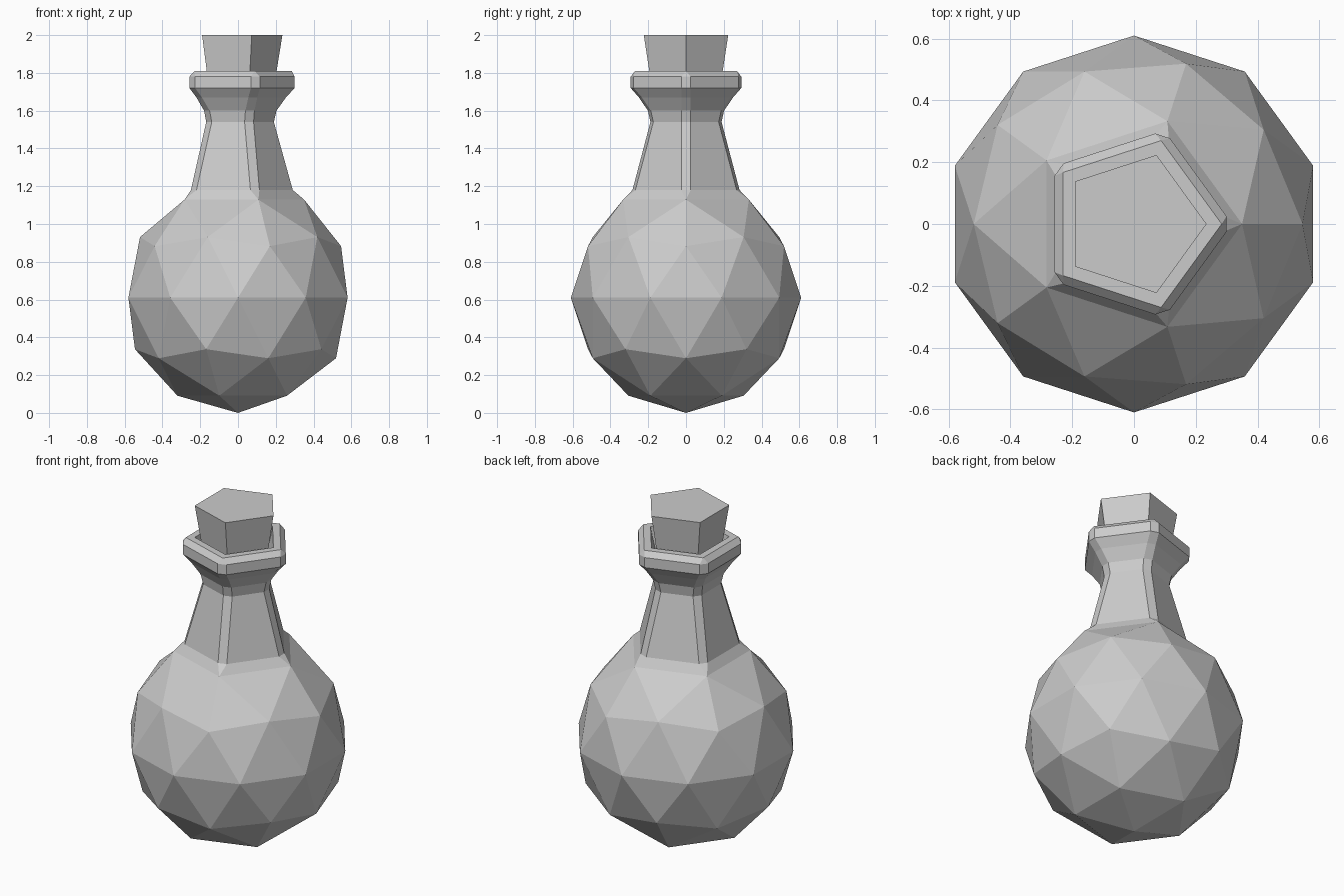
import bpy, bmesh
from math import cos, sin, tan, radians
from mathutils import Vector

if "Cube" in bpy.data.objects:
    bpy.data.objects.remove(bpy.data.objects["Cube"])

R = 0.61


def ring(bm, r, z, w):
    """Pentagon of radius r whose corners are chamfered to half-width w (10 verts)."""
    out = []
    d = w / tan(radians(54))
    for i in range(5):
        a = radians(72 * i)
        n, t = Vector((cos(a), sin(a), 0)), Vector((-sin(a), cos(a), 0))
        for s in (-1, 1):
            out.append(bm.verts.new(n * (r - d) + t * (s * w) + Vector((0, 0, z))))
    return out


def loft(bm, profile):
    rings = [ring(bm, *p) for p in profile]
    for a, b in zip(rings, rings[1:]):
        for i in range(10):
            j = (i + 1) % 10
            bm.faces.new((a[i], a[j], b[j], b[i]))
    return rings


def finish(bm, name):
    bmesh.ops.remove_doubles(bm, verts=bm.verts, dist=0.001)
    bmesh.ops.recalc_face_normals(bm, faces=bm.faces)
    me = bpy.data.meshes.new(name)
    bm.to_mesh(me)
    bm.free()
    bpy.context.collection.objects.link(bpy.data.objects.new(name, me))


# Bottle: round faceted body, opened at the top pentagon
bm = bmesh.new()
bmesh.ops.create_icosphere(bm, subdivisions=2, radius=R)
top = max(bm.verts, key=lambda v: v.co.z)
collar = [e.other_vert(top) for e in top.link_edges]
for v in collar:
    k = 0.35 / v.co.xy.length
    v.co.x *= k
    v.co.y *= k
collar_z = collar[0].co.z + R
bmesh.ops.delete(bm, geom=[top], context='VERTS')
bmesh.ops.translate(bm, verts=bm.verts, vec=(0, 0, R))

# Neck, flared lip and inner mouth (radius, height, corner chamfer)
w = 0.025
rings = loft(bm, [(0.35, collar_z, 0), (0.308, 1.18, w), (0.208, 1.54, w),
                  (0.222, 1.60, w), (0.272, 1.67, w), (0.318, 1.72, w),
                  (0.318, 1.78, w), (0.284, 1.81, 0), (0.235, 1.81, 0),
                  (0.225, 1.76, 0), (0.18, 1.60, 0)])
bm.faces.new(rings[-1])
finish(bm, "bottle")

# Tapered cork
bm = bmesh.new()
rings = loft(bm, [(0.172, 1.61, 0), (0.235, 2.0, 0)])
for r in rings:
    bm.faces.new(r)
finish(bm, "cork")
